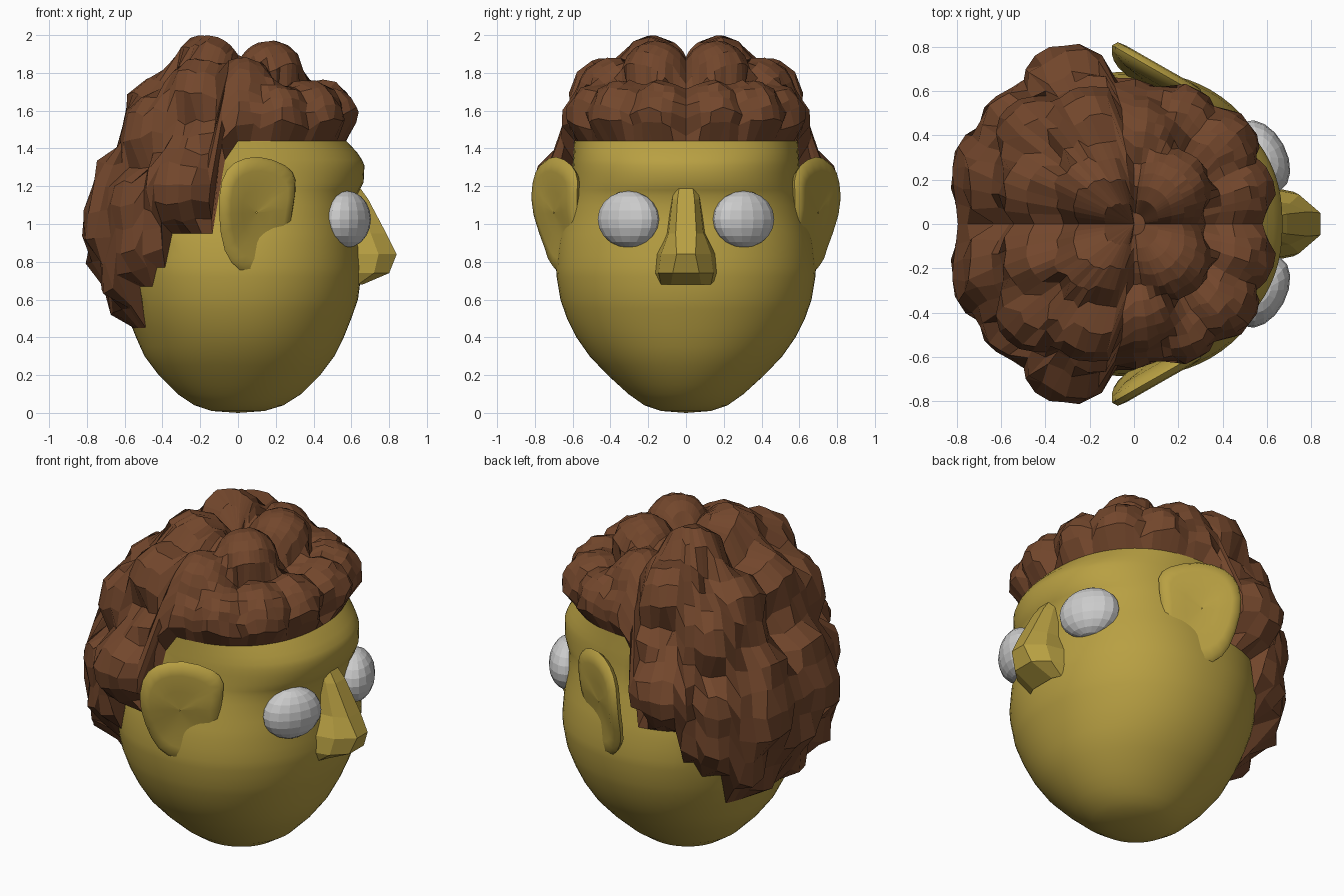
import bpy, bmesh, math, random
from mathutils import Vector

if "Cube" in bpy.data.objects:
    bpy.data.objects.remove(bpy.data.objects["Cube"])
random.seed(4)

def material(name, col):
    m = bpy.data.materials.new(name)
    m.diffuse_color = (*col, 1)
    m.use_nodes = True
    m.node_tree.nodes["Principled BSDF"].inputs["Base Color"].default_value = m.diffuse_color
    return m

SKIN = material("skin", (0.48, 0.35, 0.055))
HAIR = material("hair", (0.17, 0.062, 0.025))

def make(name, verts, faces, mat=None, mirror=False, smooth=None):
    me = bpy.data.meshes.new(name)
    me.from_pydata([tuple(v) for v in verts], [], faces)
    bm = bmesh.new()
    bm.from_mesh(me)
    if mirror:
        geo = bm.verts[:] + bm.edges[:] + bm.faces[:]
        new = bmesh.ops.duplicate(bm, geom=geo)["geom"]
        for v in new:
            if isinstance(v, bmesh.types.BMVert):
                v.co.y = -v.co.y
        bmesh.ops.reverse_faces(bm, faces=[f for f in new if isinstance(f, bmesh.types.BMFace)])
    bmesh.ops.remove_doubles(bm, verts=bm.verts, dist=0.0005)
    bmesh.ops.recalc_face_normals(bm, faces=bm.faces)
    bm.to_mesh(me)
    bm.free()
    ob = bpy.data.objects.new(name, me)
    bpy.context.collection.objects.link(ob)
    if mat:
        me.materials.append(mat)
    if smooth:
        bpy.ops.object.select_all(action='DESELECT')
        ob.select_set(True)
        bpy.context.view_layer.objects.active = ob
        bpy.ops.object.shade_smooth_by_angle(angle=math.radians(smooth))
    return ob

def grid(cols, rows, wrap=False):
    return [(c*rows+r, ((c+1) % cols)*rows+r, ((c+1) % cols)*rows+r+1, c*rows+r+1)
            for c in range(cols if wrap else cols-1) for r in range(rows-1)]

# head sections: height, front, back, half width
KEYS = [(0, 0, 0, 0), (.01, .14, .14, .13), (.04, .24, .23, .22), (.1, .335, .32, .305),
        (.2, .435, .42, .415), (.3, .51, .495, .51), (.4, .56, .54, .58), (.5, .60, .58, .63),
        (.6, .635, .61, .665), (.75, .655, .64, .69), (.9, .64, .65, .675), (1.05, .62, .64, .64),
        (1.15, .63, .63, .615), (1.22, .665, .62, .605), (1.32, .67, .6, .60),
        (1.38, .63, .6, .595), (1.46, .555, .58, .59)]

def skin(z, t):
    for k0, k1 in zip(KEYS, KEYS[1:]):
        if z <= k1[0]:
            break
    f = (z-k0[0])/(k1[0]-k0[0])
    fr, bk, w = (k0[i]+(k1[i]-k0[i])*f for i in (1, 2, 3))
    c, s = math.cos(t), max(0, math.sin(t))
    p = 2/(2+.25*min(1, z))
    x = (fr if c > 0 else -bk)*abs(c)**p
    return Vector((x, w*s**p if 1e-6 < s else 0, z))

def hairline(t):
    d = math.degrees(t)
    for lim, z in ((91, 1.44), (99, 1.34), (124, .95), (133, .77), (146, .67)):
        if d <= lim:
            return z
    return .45

COLS = 37
angles = [math.pi*i/(COLS-1) for i in range(COLS)]

# skin of the head, clipped at the hairline
LEVELS = [0, .01, .025, .04, .07, .1, .15, .2, .25, .3, .35, .4, .45, .5, .55, .6, .67, .72, .77, .83,
          .9, .95, 1.0, 1.05, 1.1, 1.15, 1.18, 1.22, 1.27, 1.31, 1.34, 1.38, 1.44]
verts = [skin(min(z, hairline(t)), t) for t in angles for z in LEVELS]
make("head", verts, grid(COLS, len(LEVELS)), SKIN, True, 40)

# hair: outer envelope of curl clumps (x, y, z, radius), cast outward from the head centre
CLUMPS = [(.44, .13, 1.57, .19), (.37, .33, 1.57, .19), (.20, .45, 1.57, .18), (0, .47, 1.57, .18),
          (.17, .16, 1.79, .18), (-.17, .17, 1.81, .19), (.02, .38, 1.69, .19), (-.2, .42, 1.68, .2),
          (-.40, .16, 1.58, .21), (-.42, .38, 1.48, .21), (-.15, .52, 1.42, .16),
          (-.56, .20, 1.22, .22), (-.29, .59, 1.20, .22), (-.52, .42, 1.12, .2),
          (-.63, .23, 1.0, .21), (-.48, .45, .93, .19), (-.61, .06, .84, .2), (-.62, 0, 1.05, .19),
          (-.55, .32, .75, .19), (-.5, .13, .62, .19)]
C = Vector((0, 0, 1.1))
BASE = Vector((.61, .62, .72))

def reach(d):
    best = 1/math.sqrt(sum((d[i]/BASE[i])**2 for i in range(3)))
    for x, y, z, r in CLUMPS:
        o = Vector((x, y, z))-C
        b = o.dot(d)
        disc = b*b-o.length_squared+r*r
        if disc > 0:
            best = max(best, b+math.sqrt(disc))
    return best

HR = 16
verts = []
for c, t in enumerate(angles):
    start = skin(hairline(t), t)
    rel = start-C
    az = math.atan2(rel.y, rel.x)
    e0 = math.atan2(rel.z, math.hypot(rel.x, rel.y))
    for r in range(HR):
        e = e0+(math.pi/2-e0)*r/(HR-1)
        d = Vector((math.cos(az)*math.cos(e), math.sin(az)*math.cos(e), math.sin(e)))
        p = start.copy()
        if r:
            j = .022*max(0, math.cos(e)-.15)
            p = C+d*reach(d)+Vector([random.uniform(-j, j) for _ in range(3)])
        if c in (0, COLS-1) or r == HR-1:
            p.y = 0
        if r == HR-1:
            p.x = 0
        verts.append(p)
make("hair", verts, grid(COLS, HR), HAIR, True)

# ears: outline in side view, angled out from the head, dished on the outer side
OUT = [(.11, 1.355), (.25, 1.31), (.305, 1.23), (.29, 1.08), (.26, .915), (.21, .78), (.127, .727),
       (.01, .757), (-.07, .86), (-.1, 1.05), (-.085, 1.23), (-.016, 1.325)]
outline = []
n = len(OUT)
for i in range(n):      # smooth the outline with midpoints on a spline
    p0, p1, p2, p3 = (Vector(OUT[(i+k) % n]) for k in (-1, 0, 1, 2))
    outline += [p1, (9*(p1+p2)-p0-p3)/16]
mid = Vector((.09, 1.06))
normal = Vector((.5, .87, 0))
rings = [(.01, .015), (.4, .018), (.75, .03), (.93, .025), (1, 0), (.93, -.025), (.6, -.05), (.01, -.06)]
verts = []
for q in outline:
    for s, h in rings:
        x, z = mid+(q-mid)*s
        y = .575+(.305-x)*.57-min(.055, .25*max(0, 1.1-z))
        verts.append(Vector((x, y, z))+normal*h)
make("ears", verts, grid(len(outline), len(rings), True), SKIN, True, 60)

# nose: rings of (height, ridge x, ridge half width, wing half width, root x)
NOSE = [(1.2, .64, .035, .07, .55), (1.13, .69, .045, .08, .57), (.95, .785, .055, .105, .58),
        (.84, .84, .05, .16, .6), (.74, .80, .07, .17, .6), (.68, .66, .08, .15, .6)]
verts = []
for sy, k, yk in ((-1, 0, 0), (-1, .6, .25), (-1, 1, 1), (1, 1, 1), (1, .6, .25), (1, 0, 0)):
    for z, rx, rw, ww, bx in NOSE:
        verts.append(Vector((bx+(rx-bx)*k, sy*(ww+(rw-ww)*yk), z)))
make("nose", verts, grid(6, len(NOSE)), SKIN)

# eyes: flattened balls turned outward, sunk in the face
bm = bmesh.new()
bmesh.ops.create_uvsphere(bm, u_segments=16, v_segments=10, radius=1)
a = math.radians(28)
verts = []
for v in bm.verts:
    x, y, z = v.co.x*.11, v.co.y*.175, v.co.z*.15
    verts.append(Vector((.577+x*math.cos(a)-y*math.sin(a), .305+x*math.sin(a)+y*math.cos(a), 1.025+z)))
faces = [[v.index for v in f.verts] for f in bm.faces]
bm.free()
make("eyes", verts, faces, None, True)
